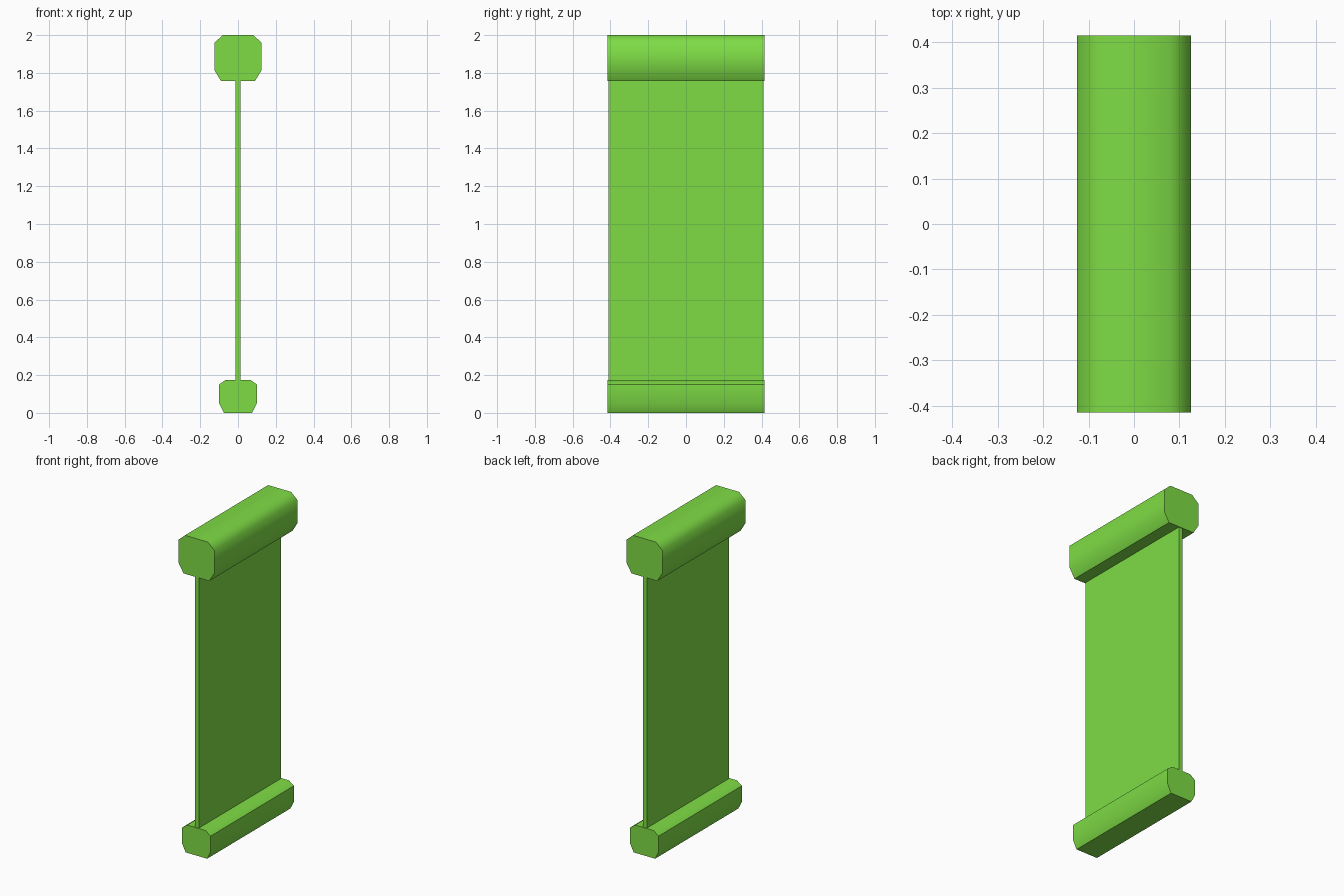
import bpy, bmesh, math

if "Cube" in bpy.data.objects:
    bpy.data.objects.remove(bpy.data.objects["Cube"])

green = bpy.data.materials.new("green")
green.diffuse_color = (0.21, 0.72, 0.06, 1)
green.use_nodes = True
green.node_tree.nodes["Principled BSDF"].inputs["Base Color"].default_value = green.diffuse_color


def bar(name, half, half_length, smooth=True):
    """Extrude a mirrored (x, z) half profile, listed bottom to top, along y."""
    profile = half + [(-x, z) for x, z in reversed(half)]
    bm = bmesh.new()
    face = bm.faces.new([bm.verts.new((x, -half_length, z)) for x, z in profile])
    ext = bmesh.ops.extrude_face_region(bm, geom=[face], use_keep_orig=True)
    verts = [g for g in ext["geom"] if isinstance(g, bmesh.types.BMVert)]
    bmesh.ops.translate(bm, verts=verts, vec=(0, 2 * half_length, 0))
    bmesh.ops.recalc_face_normals(bm, faces=bm.faces)
    mesh = bpy.data.meshes.new(name)
    bm.to_mesh(mesh)
    bm.free()
    mesh.materials.append(green)
    ob = bpy.data.objects.new(name, mesh)
    bpy.context.collection.objects.link(ob)
    if smooth:
        bpy.ops.object.select_all(action='DESELECT')
        ob.select_set(True)
        bpy.context.view_layer.objects.active = ob
        bpy.ops.object.shade_smooth_by_angle(angle=math.radians(50))
    return ob


# Bevelled top housing
bar("top_roller", [(0.09, 1.757), (0.125, 1.815), (0.125, 1.96), (0.08, 2.0)], 0.415)
# Smaller bottom bar
bar("bottom_roller", [(0.075, 0.0), (0.10, 0.05), (0.10, 0.15), (0.065, 0.175)], 0.415)
# Thin hanging panel, slightly narrower than the bars
bar("panel", [(0.014, 0.17), (0.014, 1.76)], 0.41, smooth=False)
